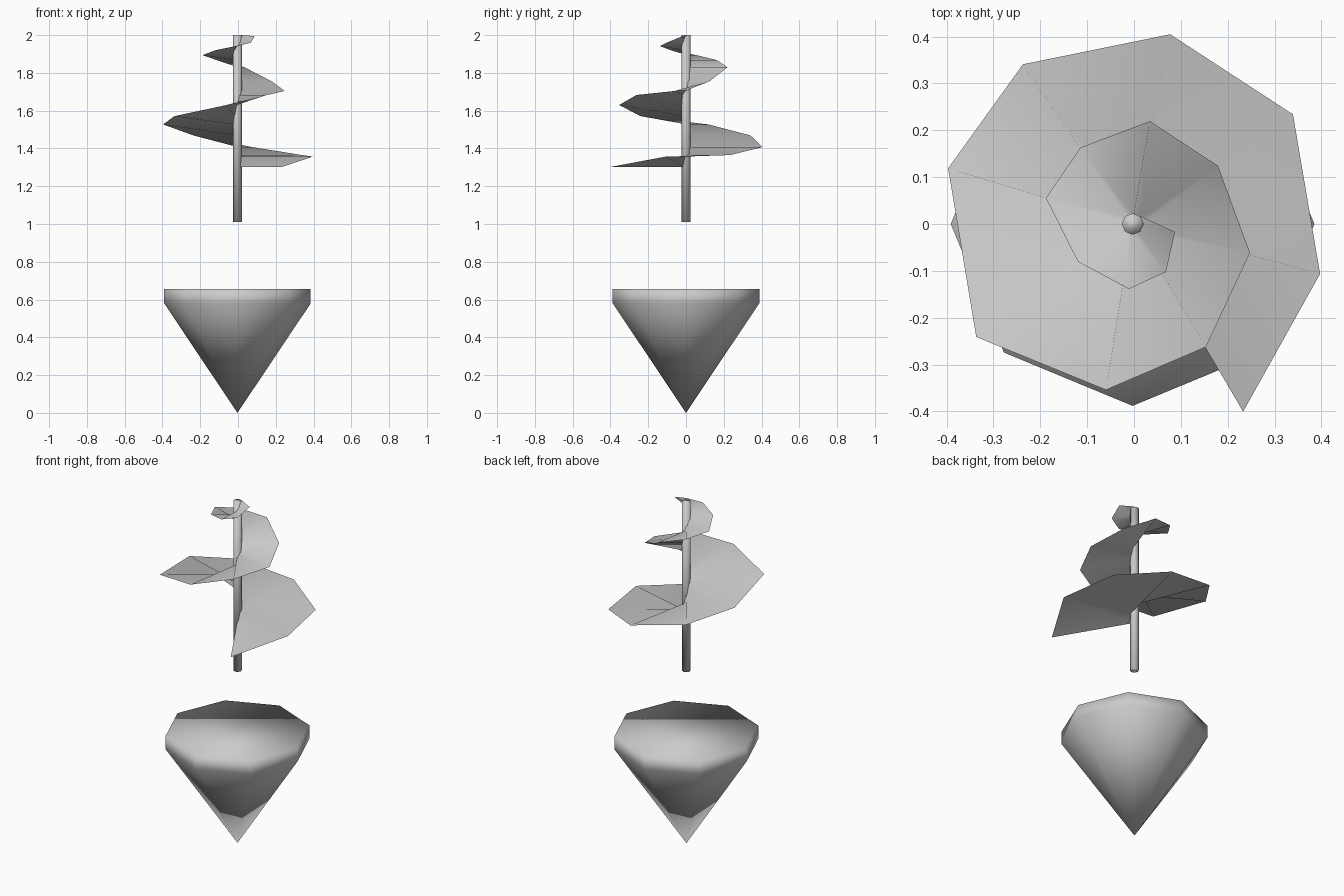
import bpy, bmesh
from math import cos, sin, radians

if "Cube" in bpy.data.objects:
    bpy.data.objects.remove(bpy.data.objects["Cube"])

CX = -0.003   # common axis offset


def finish(name, bm, recalc=True):
    if recalc:
        bmesh.ops.recalc_face_normals(bm, faces=bm.faces)
    for f in bm.faces:
        f.smooth = True
    mesh = bpy.data.meshes.new(name)
    bm.to_mesh(mesh)
    bm.free()
    obj = bpy.data.objects.new(name, mesh)
    bpy.context.collection.objects.link(obj)
    return obj


def ring(bm, r, z, n=8):
    return [bm.verts.new((CX + r * cos(radians(360 * i / n)),
                          r * sin(radians(360 * i / n)), z)) for i in range(n)]


def bridge(bm, a, b):
    n = len(a)
    for i in range(n):
        bm.faces.new((a[i], a[(i + 1) % n], b[(i + 1) % n], b[i]))


# Eight-sided pointed base with a short upright rim and a closed top
bm = bmesh.new()
tip = bm.verts.new((CX, 0, 0))
low, high = ring(bm, 0.388, 0.58), ring(bm, 0.388, 0.655)
for i in range(8):
    bm.faces.new((tip, low[(i + 1) % 8], low[i]))
bridge(bm, low, high)
bm.faces.new(high)
finish("cone_base", bm)

# Thin shaft floating above the base
bm = bmesh.new()
bottom, top = ring(bm, 0.023, 1.01), ring(bm, 0.023, 2.0)
bridge(bm, bottom, top)
bm.faces.new(bottom[::-1])
bm.faces.new(top)
finish("shaft", bm)

# Spiral blade tapering towards the top: (angle, radius, height) of the outer edge
edge = [(-59.8, .463, 1.302), (-15, .411, 1.357), (34.6, .412, 1.365),
        (79.2, .412, 1.407), (124.8, .415, 1.469), (163.3, .414, 1.527),
        (215.6, .414, 1.571), (260.4, .359, 1.630), (300.3, .304, 1.683),
        (346, .255, 1.704), (394.7, .218, 1.755), (441.2, .222, 1.83),
        (485, .199, 1.868), (523.6, .196, 1.894), (574, .144, 1.92),
        (625.5, .139, 1.942), (663.7, .123, 1.96), (709, .089, 1.995)]
bm = bmesh.new()
prev = None
for a, r, z in edge:
    a = radians(a)
    pair = [bm.verts.new((k * cos(a) + (CX if k < 0.03 else 0), k * sin(a), z))
            for k in (0.018, r)]
    if prev:
        bm.faces.new((prev[0], prev[1], pair[1], pair[0]))
    prev = pair
end = bm.verts.new((0.013, 0.017, 2.0))
bm.faces.new((prev[0], prev[1], end))
finish("spiral_blade", bm, recalc=False)
